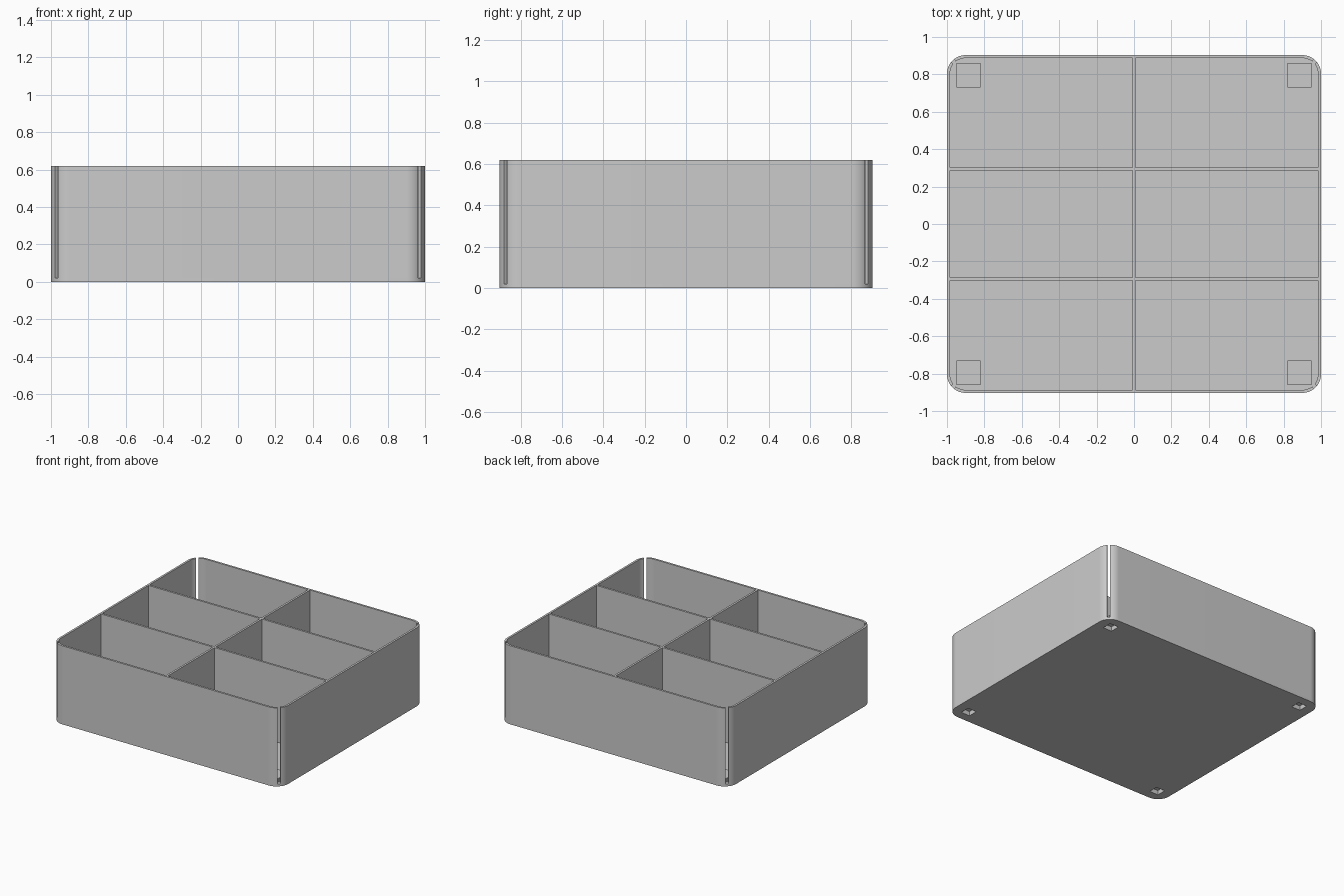
import bpy
import bmesh
from math import sin, cos, pi

W, D, H = 1.0, 0.903, 0.62      # half width, half depth, height
R = 0.1                         # corner radius
T = 0.016                       # wall thickness
FLOOR = 0.02
SLIT = 0.11                     # half angle of each corner slit
STEPS = 10

if "Cube" in bpy.data.objects:
    bpy.data.objects.remove(bpy.data.objects["Cube"], do_unlink=True)

grey = bpy.data.materials.new("plain grey")
grey.use_nodes = True
grey.diffuse_color = (0.6, 0.6, 0.6, 1)
grey.node_tree.nodes["Principled BSDF"].inputs["Base Color"].default_value = grey.diffuse_color


def add_object(name, bm):
    bmesh.ops.recalc_face_normals(bm, faces=bm.faces)
    mesh = bpy.data.meshes.new(name)
    bm.to_mesh(mesh)
    bm.free()
    mesh.materials.append(grey)
    ob = bpy.data.objects.new(name, mesh)
    bpy.context.collection.objects.link(ob)
    return ob


def activate(ob):
    bpy.ops.object.select_all(action="DESELECT")
    ob.select_set(True)
    bpy.context.view_layer.objects.active = ob


def prism(name, outline, z0, z1):
    bm = bmesh.new()
    low = [bm.verts.new((x, y, z0)) for x, y in outline]
    high = [bm.verts.new((x, y, z1)) for x, y in outline]
    n = len(outline)
    bm.faces.new(low[::-1])
    bm.faces.new(high)
    for i in range(n):
        j = (i + 1) % n
        bm.faces.new((low[i], low[j], high[j], high[i]))
    return add_object(name, bm)


def box(name, cx, cy, sx, sy, z0, z1):
    x, y = sx / 2, sy / 2
    return prism(name, [(cx - x, cy - y), (cx + x, cy - y),
                        (cx + x, cy + y), (cx - x, cy + y)], z0, z1)


def arc(corner, radius, a0, a1):
    """Points on one rounded corner, counter-clockwise from the back left."""
    sx, sy = ((1, 1), (-1, 1), (-1, -1), (1, -1))[corner % 4]
    cx, cy = sx * (W - R), sy * (D - R)
    angles = [corner * pi / 2 + a0 + (a1 - a0) * k / STEPS for k in range(STEPS + 1)]
    return [(cx + radius * cos(a), cy + radius * sin(a)) for a in angles]


def smooth(ob):
    activate(ob)
    bpy.ops.object.shade_smooth_by_angle(angle=pi / 6)


# Floor plate with rounded corners
outline = [p for c in range(4) for p in arc(c, R, 0, pi / 2)]
floor = prism("floor", outline, 0, FLOOR)

# Four walls, each wrapping halfway round its corners and stopping at a slit
for i, side in enumerate(("back", "right", "front", "left")):
    def path(radius):
        return (arc(i, radius, pi / 4 + SLIT, pi / 2)
                + arc(i + 1, radius, 0, pi / 4 - SLIT))
    smooth(prism(side + "_wall", path(R) + path(R - T)[::-1], FLOOR, H))

# Dividers forming six compartments
box("long_divider", 0, 0, T, 2 * (D - T), FLOOR, H)
for side, y in (("front", -0.295), ("back", 0.295)):
    for hand, s in (("left", 1), ("right", -1)):
        box(f"{side}_{hand}_divider", s * (W - T + T / 2) / 2, y,
            W - T - T / 2, T, FLOOR, H)

# Raised corner blocks, hollowed from below through the floor
for side, sy in (("front", -1), ("back", 1)):
    for hand, sx in (("left", 1), ("right", -1)):
        x, y = sx * 0.885, sy * 0.795
        block = box(f"{side}_{hand}_block", x, y, 0.13, 0.13, FLOOR, 0.05)
        cutter = box("pocket_cutter", x, y, 0.076, 0.076, -0.02, 0.035)
        cutter.hide_render = True
        for target in (floor, block):
            mod = target.modifiers.new("pocket", "BOOLEAN")
            mod.operation = "DIFFERENCE"
            mod.solver = "EXACT"
            mod.object = cutter
            activate(target)
            bpy.ops.object.modifier_apply(modifier=mod.name)
        bpy.data.objects.remove(cutter, do_unlink=True)

smooth(floor)
